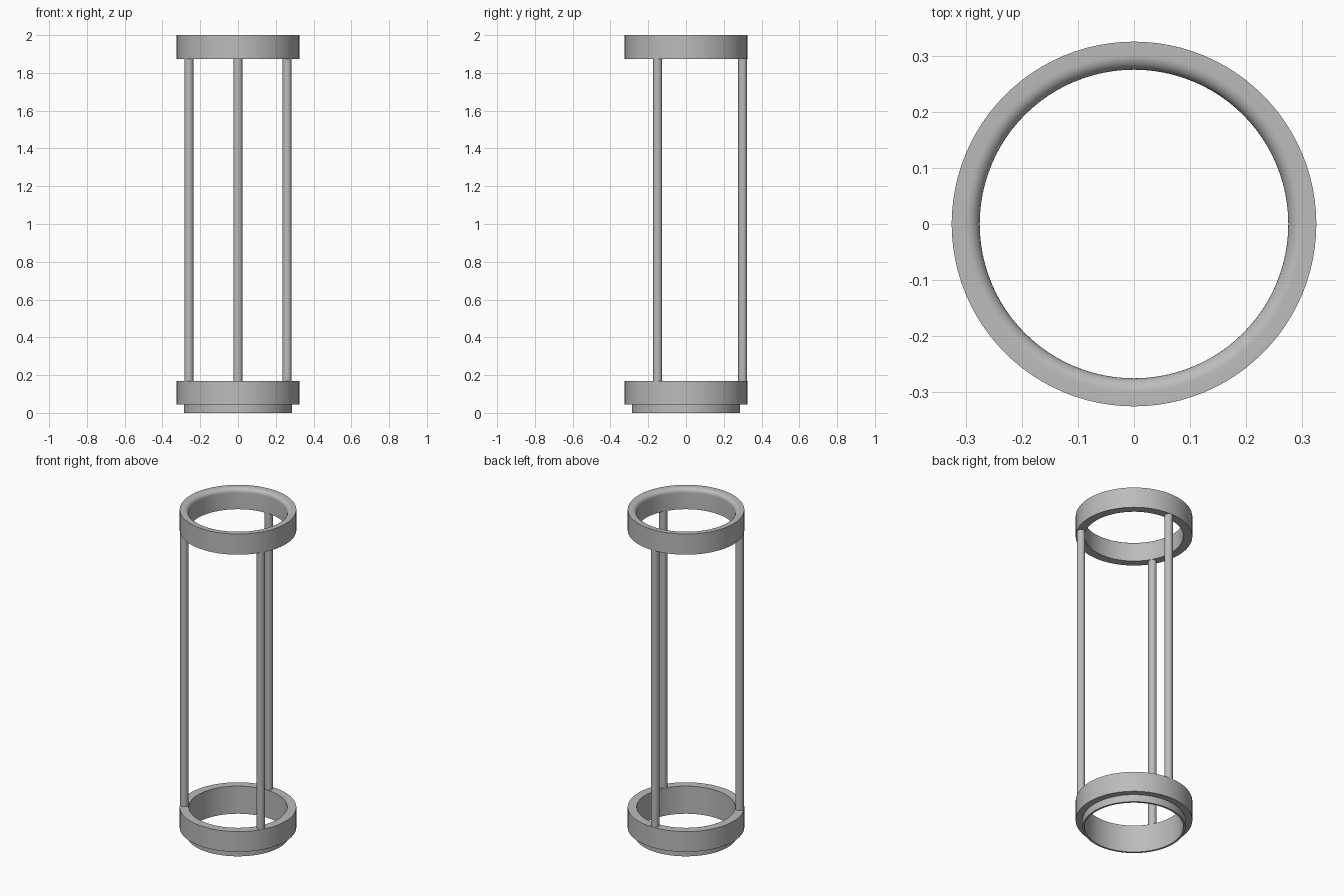
import bpy
import math

cube = bpy.data.objects.get("Cube")
if cube:
    bpy.data.objects.remove(cube, do_unlink=True)

grey = bpy.data.materials.new("plain_grey")
grey.use_nodes = True
grey.diffuse_color = (0.5, 0.5, 0.5, 1)
grey.node_tree.nodes["Principled BSDF"].inputs["Base Color"].default_value = (0.5, 0.5, 0.5, 1)

OUTER, INNER, LIP = 0.325, 0.275, 0.287
FILLET = 0.025
SEGMENTS = 96


def finish(obj):
    """Assign the material and shade smooth with sharp edges."""
    obj.data.materials.append(grey)
    bpy.ops.object.select_all(action='DESELECT')
    obj.select_set(True)
    bpy.context.view_layer.objects.active = obj
    bpy.ops.object.shade_smooth_by_angle(angle=math.radians(35))


def lathe(name, profile):
    """Revolve a closed (radius, z) profile, listed counter-clockwise."""
    n = len(profile)
    verts = []
    for s in range(SEGMENTS):
        a = 2 * math.pi * s / SEGMENTS
        verts += [(r * math.cos(a), r * math.sin(a), z) for r, z in profile]
    faces = []
    for s in range(SEGMENTS):
        t = (s + 1) % SEGMENTS
        for i in range(n):
            j = (i + 1) % n
            faces.append((s * n + i, t * n + i, t * n + j, s * n + j))
    mesh = bpy.data.meshes.new(name)
    mesh.from_pydata(verts, [], faces)
    obj = bpy.data.objects.new(name, mesh)
    bpy.context.collection.objects.link(obj)
    finish(obj)


# Bottom ring with a narrower locating lip underneath
lathe("bottom_ring", [(INNER, 0), (LIP, 0), (LIP, 0.045), (OUTER, 0.045),
                      (OUTER, 0.17), (INNER, 0.17)])

# Top ring with a rounded inner mouth
mouth = []
for k in range(9):
    a = math.pi / 2 * (1 + k / 8)
    mouth.append((INNER + FILLET + FILLET * math.cos(a),
                  2 - FILLET + FILLET * math.sin(a)))
lathe("top_ring", [(INNER, 1.873), (OUTER, 1.873), (OUTER, 2)] + mouth)

# Three posts between the rings
for name, angle in (("back_post", 90), ("front_right_post", 210), ("front_left_post", 330)):
    a = math.radians(angle)
    bpy.ops.mesh.primitive_cylinder_add(
        vertices=32, radius=0.0235, depth=1.72,
        location=(0.3 * math.cos(a), 0.3 * math.sin(a), 1.02))
    post = bpy.context.object
    post.name = name
    finish(post)
